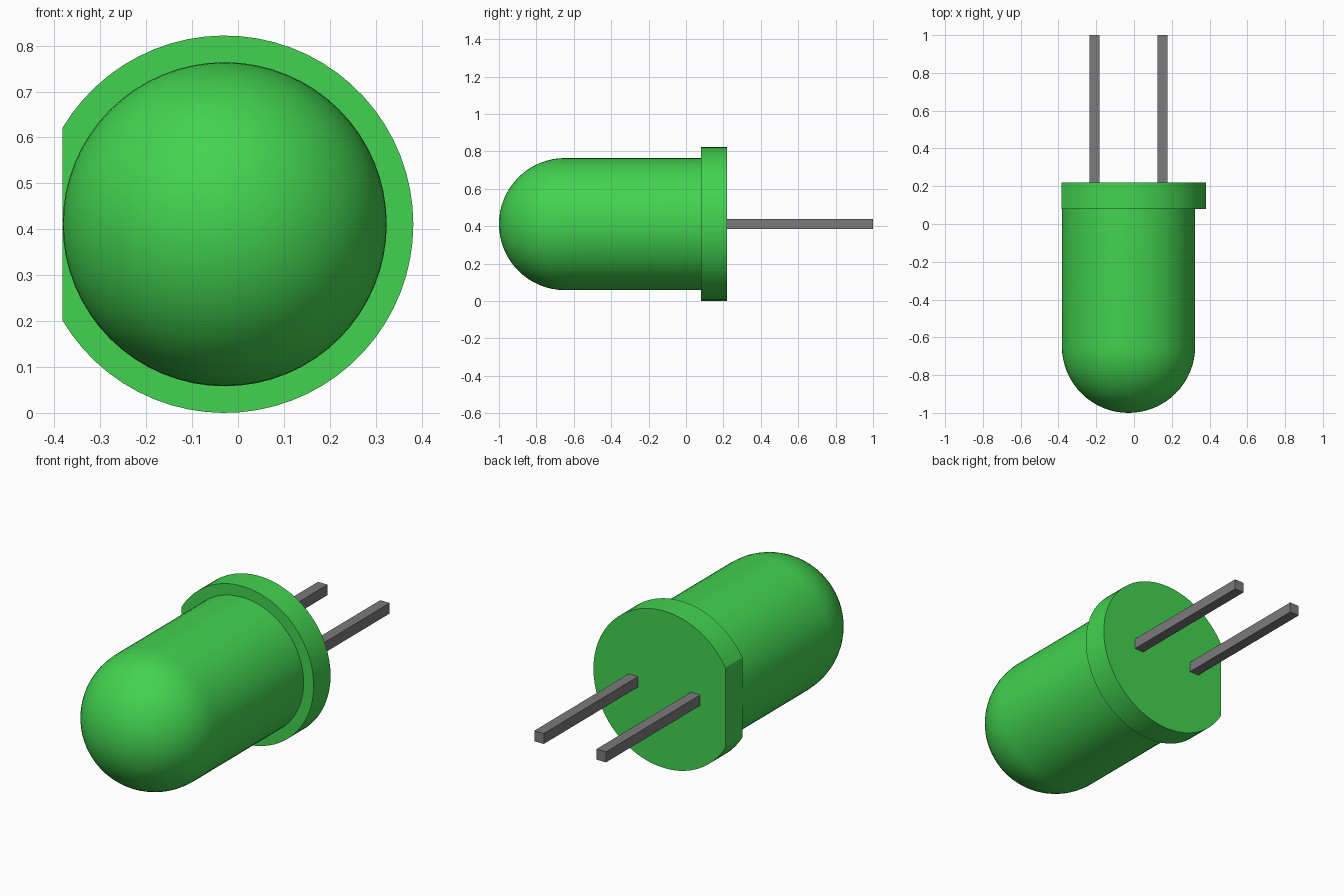
import bpy, bmesh, math
from mathutils import Matrix, Vector

if "Cube" in bpy.data.objects:
    bpy.data.objects.remove(bpy.data.objects["Cube"])

CX, CZ = -0.029, 0.411        # axis of the lamp, running along y
BODY_R, RIM_R = 0.353, 0.411
FLAT = 0.3535                 # distance of the rim's flat side from the axis


def material(name, rgb):
    m = bpy.data.materials.new(name)
    m.diffuse_color = (*rgb, 1)
    m.use_nodes = True
    m.node_tree.nodes["Principled BSDF"].inputs["Base Color"].default_value = m.diffuse_color
    return m


green = material("green_plastic", (0.055, 0.65, 0.08))
grey = material("grey_metal", (0.2, 0.195, 0.2))


def finish(bm, name, mat, smooth=True):
    bmesh.ops.recalc_face_normals(bm, faces=bm.faces)
    me = bpy.data.meshes.new(name)
    bm.to_mesh(me)
    bm.free()
    me.materials.append(mat)
    ob = bpy.data.objects.new(name, me)
    bpy.context.collection.objects.link(ob)
    if smooth:
        bpy.ops.object.select_all(action='DESELECT')
        ob.select_set(True)
        bpy.context.view_layer.objects.active = ob
        bpy.ops.object.shade_smooth_by_angle(angle=math.radians(30))
    return ob


# Domed bulb: a half profile spun around the y axis
bm = bmesh.new()
dome_y, steps = -1 + BODY_R, 16
profile = [(BODY_R * math.sin(a), dome_y - BODY_R * math.cos(a))
           for a in (math.pi / 2 * i / steps for i in range(steps + 1))]
profile += [(BODY_R, 0.09), (0, 0.09)]
verts = [bm.verts.new((CX + r, y, CZ)) for r, y in profile]
edges = [bm.edges.new(p) for p in zip(verts, verts[1:])]
bmesh.ops.spin(bm, geom=verts + edges, cent=(CX, 0, CZ), axis=(0, 1, 0),
               angle=math.tau, steps=64, use_duplicate=False)
bmesh.ops.remove_doubles(bm, verts=bm.verts, dist=1e-4)
finish(bm, "domed_bulb", green)

# Rim: a disc with one flat side, extruded along y
bm = bmesh.new()
limit = math.acos(-FLAT / RIM_R)
arc = [-limit + 2 * limit * i / 56 for i in range(57)]
face = bm.faces.new([bm.verts.new((CX + RIM_R * math.cos(a), 0.08,
                                   CZ + RIM_R * math.sin(a))) for a in arc])
ext = bmesh.ops.extrude_face_region(bm, geom=[face], use_keep_orig=True)
bmesh.ops.translate(bm, vec=(0, 0.14, 0),
                    verts=[v for v in ext["geom"] if isinstance(v, bmesh.types.BMVert)])
finish(bm, "rim", green)

# Two square wire leads
for side, name in ((-1, "left_lead"), (1, "right_lead")):
    bm = bmesh.new()
    centre = Vector((CX + side * 0.18, 0.605, CZ))
    bmesh.ops.create_cube(bm, size=1, matrix=Matrix.Translation(centre)
                          @ Matrix.Diagonal((0.055, 0.79, 0.055, 1)))
    finish(bm, name, grey, smooth=False)
